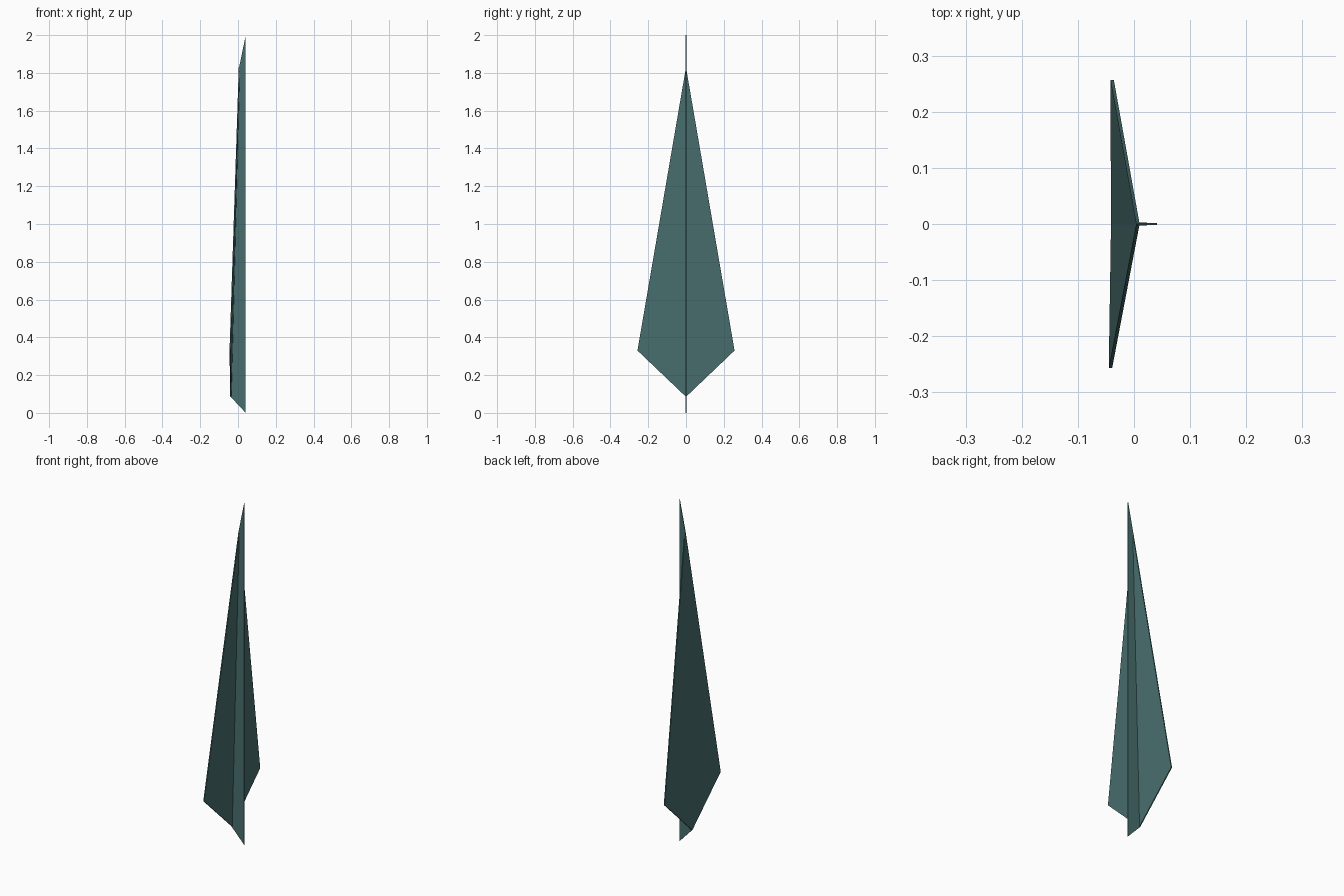
import bpy
import bmesh

cube = bpy.data.objects.get("Cube")
if cube:
    bpy.data.objects.remove(cube)

paper = bpy.data.materials.new("dark teal paper")
paper.use_nodes = True
colour = (0.065, 0.155, 0.155, 1)
paper.diffuse_color = colour
paper.node_tree.nodes["Principled BSDF"].inputs["Base Color"].default_value = colour


def folded_sheet(name, front, back):
    """Closed thin sheet between two matching outlines."""
    bm = bmesh.new()
    a = [bm.verts.new(p) for p in front]
    b = [bm.verts.new(p) for p in back]
    bm.faces.new(a)
    bm.faces.new(b[::-1])
    n = len(a)
    for i in range(n):
        j = (i + 1) % n
        bm.faces.new((a[j], a[i], b[i], b[j]))
    bmesh.ops.recalc_face_normals(bm, faces=bm.faces)
    mesh = bpy.data.meshes.new(name)
    bm.to_mesh(mesh)
    bm.free()
    mesh.materials.append(paper)
    obj = bpy.data.objects.new(name, mesh)
    bpy.context.collection.objects.link(obj)
    return obj


# Two swept wings meeting along the centre fold
nose, tail = (0.007, 0, 1.83), (-0.038, 0, 0.085)
for name, side, tip_x in (("left_wing", 1, -0.039), ("right_wing", -1, -0.042)):
    outline = [nose, (tip_x, side * 0.257, 0.33), tail]
    folded_sheet(name,
                 [(x + 0.003, y, z) for x, y, z in outline],
                 [(x - 0.003, y, z) for x, y, z in outline])

# Keel: doubled paper, slightly open at the wings and pinched at the fold
keel = [(0.041, 0.002, 2), (0.006, 0.002, 1.83),
        (-0.039, 0.003, 0.085), (0.041, 0.002, 0)]
folded_sheet("keel", keel, [(x, -y, z) for x, y, z in keel])
